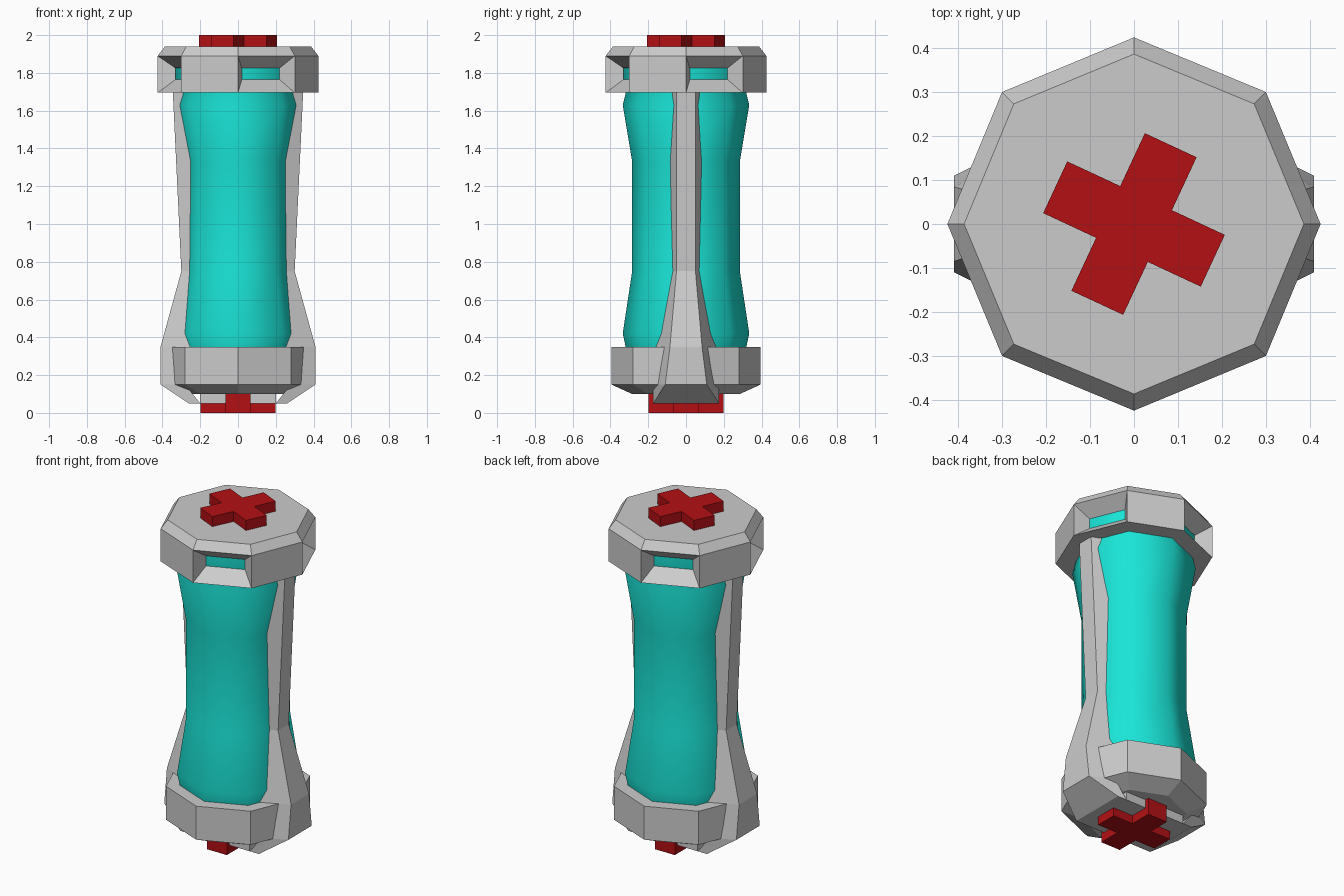
import bpy, bmesh
from math import sin, cos, pi, radians

if "Cube" in bpy.data.objects:
    bpy.data.objects.remove(bpy.data.objects["Cube"])


def material(name, color):
    m = bpy.data.materials.new(name)
    m.diffuse_color = color
    m.use_nodes = True
    m.node_tree.nodes["Principled BSDF"].inputs["Base Color"].default_value = m.diffuse_color
    return m


teal = material("teal", (0.01, 0.78, 0.68, 1))
red = material("red", (0.45, 0.005, 0.007, 1))


def finish(name, bm, mat=None, smooth=False):
    bmesh.ops.recalc_face_normals(bm, faces=bm.faces)
    me = bpy.data.meshes.new(name)
    bm.to_mesh(me)
    bm.free()
    ob = bpy.data.objects.new(name, me)
    bpy.context.collection.objects.link(ob)
    if mat:
        me.materials.append(mat)
    for p in me.polygons:
        p.use_smooth = smooth and len(p.vertices) == 4
    return ob


def loft(bm, rings, skip=lambda k, i: False):
    """Bridge closed rings of points and cap both ends."""
    vs = [[bm.verts.new(p) for p in r] for r in rings]
    n = len(vs[0])
    for k in range(len(vs) - 1):
        for i in range(n):
            if not skip(k, i):
                j = (i + 1) % n
                bm.faces.new((vs[k][i], vs[k][j], vs[k + 1][j], vs[k + 1][i]))
    bm.faces.new(vs[0][::-1])
    bm.faces.new(vs[-1])
    return vs


def octagon(r, z):
    return [(r * cos(i * pi / 4), r * sin(i * pi / 4), z) for i in range(8)]


# Waisted glass tube, eight sides with smooth shading
bm = bmesh.new()
loft(bm, [octagon(r, z) for r, z in (
    (0.315, 0.33), (0.335, 0.42), (0.285, 0.75), (0.285, 1.33),
    (0.335, 1.63), (0.32, 1.69), (0.334, 1.74), (0.334, 1.86))])
finish("glass_tube", bm, teal, True)

# Top cap with a funnel-shaped window in every second side
bm = bmesh.new()
rings = loft(bm, [octagon(0.425, 1.695), octagon(0.425, 1.89), octagon(0.387, 1.94)],
             lambda k, i: k == 0 and i % 2 == 0)
for i in range(0, 8, 2):
    a = (i + 0.5) * pi / 4
    outer = [rings[0][i], rings[0][i + 1], rings[1][i + 1], rings[1][i]]
    inner = [bm.verts.new((0.313 * cos(a) - t * sin(a), 0.313 * sin(a) + t * cos(a), z))
             for t, z in ((-0.108, 1.765), (0.108, 1.765), (0.108, 1.825), (-0.108, 1.825))]
    for k in range(4):
        j = (k + 1) % 4
        bm.faces.new((outer[k], outer[j], inner[j], inner[k]))
finish("top_cap", bm)

# Bottom band with a chamfered lower edge
bm = bmesh.new()
loft(bm, [octagon(0.285, 0.10), octagon(0.395, 0.15), octagon(0.395, 0.35)])
finish("bottom_band", bm)

# Side struts: z, outer x, outer half width, inner x, inner half width
sections = ((0.05, 0.26, 0.175, 0.20, 0.175), (0.15, 0.41, 0.11, 0.28, 0.175),
            (0.35, 0.41, 0.085, 0.25, 0.16), (0.75, 0.30, 0.05, 0.20, 0.095),
            (1.72, 0.346, 0.05, 0.25, 0.09))
for name, s in (("right_strut", 1), ("left_strut", -1)):
    bm = bmesh.new()
    loft(bm, [[(s * xo, -wo, z), (s * xo, wo, z), (s * xi, wi, z), (s * xi, -wi, z)]
              for z, xo, wo, xi, wi in sections])
    finish(name, bm)

# Plate joining the struts underneath
bm = bmesh.new()
loft(bm, [[(x, y, z) for x, y in ((-0.2, -0.175), (0.2, -0.175), (0.2, 0.175), (-0.2, 0.175))]
          for z in (0.05, 0.12)])
finish("base_plate", bm)


# Red crosses on both ends
def cross(name, z0, z1, angle, arm=0.198, half=0.065):
    c, s = cos(angle), sin(angle)
    pts = []
    for q in range(4):
        for x, y in ((arm, -half), (arm, half), (half, half)):
            for _ in range(q):
                x, y = -y, x
            pts.append((x * c - y * s, x * s + y * c))
    bm = bmesh.new()
    loft(bm, [[(x, y, z) for x, y in pts] for z in (z0, z1)])
    finish(name, bm, red)


cross("top_cross", 1.93, 2.0, radians(-25))
cross("bottom_cross", 0.0, 0.105, 0)
